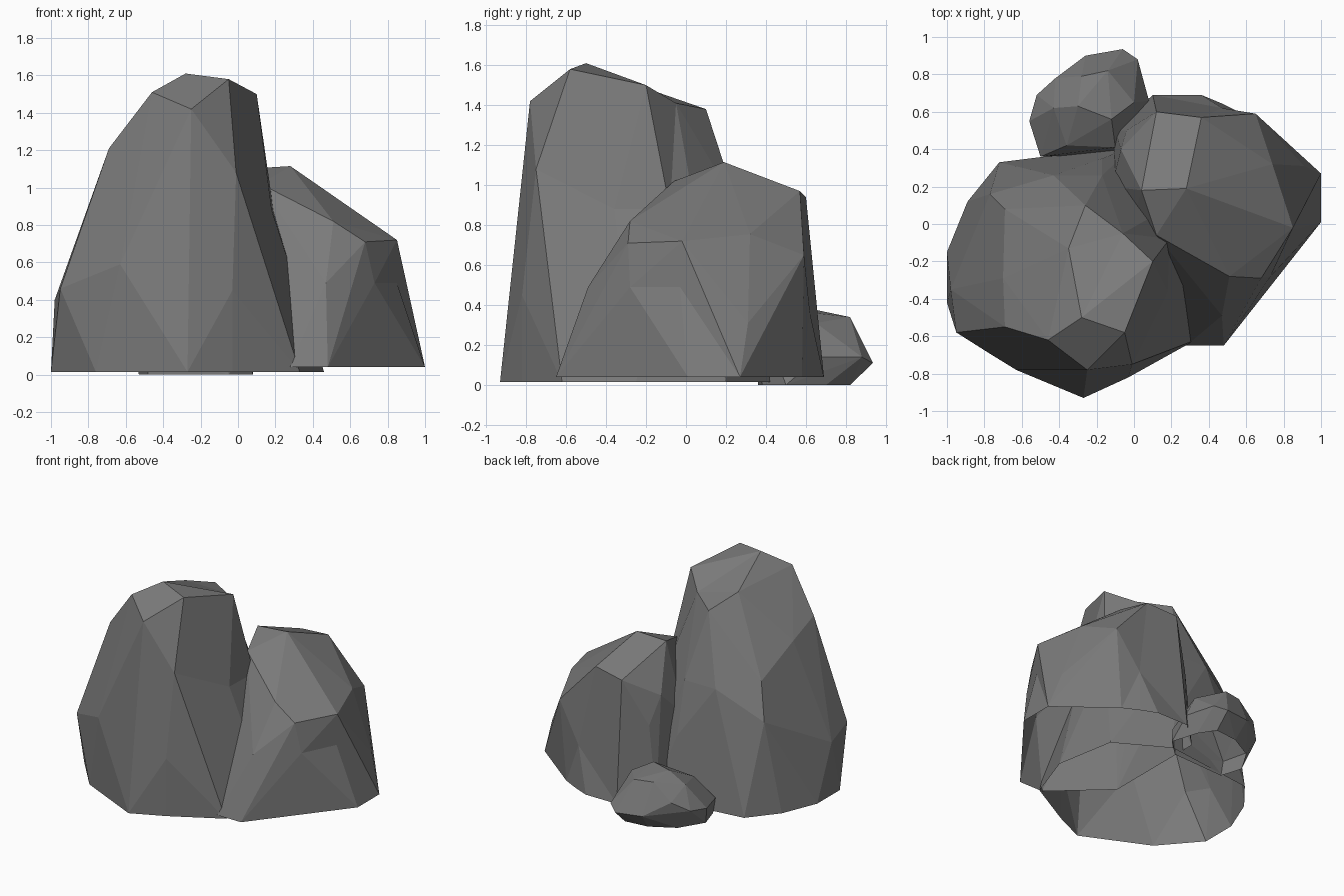
import bpy, bmesh, math
from mathutils import Vector

# One stone grey shared by every rock
stone = bpy.data.materials.new("stone_grey")
stone.diffuse_color = (0.195, 0.195, 0.195, 1)


def rock(name, corners, dents=()):
    """Faceted boulder: convex hull of corner points, open underneath.
    Dents are (hull corner, offset) pairs pulled inwards afterwards."""
    bm = bmesh.new()
    for p in corners:
        bm.verts.new(p)
    moves = [(bm.verts.new(p), Vector(d)) for p, d in dents]
    bmesh.ops.convex_hull(bm, input=bm.verts[:])
    for v, d in moves:
        v.co += d
    bmesh.ops.delete(bm, geom=[v for v in bm.verts if not v.link_faces], context='VERTS')
    bm.normal_update()
    base = min(v.co.z for v in bm.verts)
    under = [f for f in bm.faces if all(v.co.z < base + 0.005 for v in f.verts)]
    bmesh.ops.delete(bm, geom=under, context='FACES')
    bmesh.ops.dissolve_limit(bm, angle_limit=math.radians(3),
                             verts=bm.verts[:], edges=bm.edges[:])
    me = bpy.data.meshes.new(name)
    bm.to_mesh(me)
    bm.free()
    me.materials.append(stone)
    ob = bpy.data.objects.new(name, me)
    bpy.context.collection.objects.link(ob)
    return ob


def ring(z, *xy):
    """Corners lying on one level."""
    return [(x, y, z) for x, y in xy]


# Tall boulder, front left
rock("tall_rock",
     ring(0.015, (-1, -0.42), (-1, -0.15), (-0.89, 0.12), (-0.72, 0.33), (-0.5, 0.36),
          (0, 0.42), (0.38, 0.2), (0.46, -0.25), (0.33, -0.62), (-0.03, -0.82),
          (-0.27, -0.93), (-0.76, -0.70)) +
     [(-0.95, -0.58, 0.46), (-0.63, -0.78, 0.59), (-0.98, -0.35, 0.40),
      (-0.03, -0.82, 0.45), (0.22, -0.66, 0.39), (-0.35, -0.83, 0.72),
      (-0.77, 0.16, 0.69), (-0.17, 0.35, 0.50),
      (0.29, -0.25, 0.60), (-0.01, -0.75, 1.08),
      (-0.69, -0.55, 1.21), (-0.70, -0.29, 1.12), (-0.69, 0.08, 0.95),
      (-0.43, 0.26, 0.89), (-0.17, 0.26, 0.89), (-0.46, -0.62, 1.51),
      (-0.25, -0.78, 1.42), (-0.28, -0.50, 1.61), (-0.05, -0.58, 1.58),
      (0.10, -0.20, 1.50), (-0.35, -0.13, 1.46), (-0.26, 0.10, 1.38)],
     dents=[((0.27, -0.36, 0.88), (-0.09, 0, 0)),
            ((0.29, -0.08, 0.88), (-0.10, 0, 0)),
            ((-0.06, -0.05, 1.47), (0, 0, -0.06))])

# Medium boulder, right
rock("medium_rock",
     ring(0.04, (1, 0.01), (1, 0.27), (0.78, 0.43), (0.60, 0.58), (0.48, 0.64),
          (0.36, 0.69), (0.10, 0.69), (-0.1, 0.5), (-0.1, -0.3),
          (0.28, -0.65), (0.48, -0.65)) +
     [(0.47, -0.49, 0.49), (0.91, 0.31, 0.31), (0.80, 0.44, 0.35),
      (0.65, 0.59, 0.65), (0.10, 0.63, 0.55), (-0.04, 0.50, 0.60),
      (-0.12, 0.2, 0.6), (0.28, -0.19, 0.84), (0.51, -0.28, 0.82),
      (0.68, -0.29, 0.71), (0.85, -0.02, 0.72), (0.74, 0.32, 0.755),
      (0.12, 0.60, 0.94), (0.36, 0.57, 0.97), (0.28, 0.19, 1.115),
      (0.04, 0.18, 1.10), (0.12, -0.06, 1.02), (-0.07, 0.40, 0.80)],
     dents=[((0.915, -0.03, 0.49), (-0.065, 0, 0)),
            ((0.76, -0.32, 0.49), (-0.03, 0.04, 0)),
            ((0.47, 0.67, 0.36), (0, -0.05, 0))])

# Small boulder, back
rock("small_rock",
     ring(0.0, (-0.53, 0.52), (-0.42, 0.70), (-0.24, 0.80), (-0.06, 0.82),
          (0.02, 0.70), (0.08, 0.50), (-0.05, 0.38), (-0.48, 0.36)) +
     [(-0.56, 0.55, 0.13), (-0.52, 0.69, 0.15), (-0.50, 0.36, 0.12),
      (-0.26, 0.90, 0.12), (-0.06, 0.935, 0.11), (0.02, 0.88, 0.14),
      (0.08, 0.66, 0.14), (0.03, 0.45, 0.14), (-0.42, 0.78, 0.22),
      (-0.43, 0.62, 0.30), (-0.28, 0.79, 0.345), (-0.14, 0.82, 0.34),
      (-0.30, 0.63, 0.38), (-0.12, 0.56, 0.37), (0.0, 0.65, 0.31),
      (-0.36, 0.42, 0.27), (-0.10, 0.41, 0.27)])
